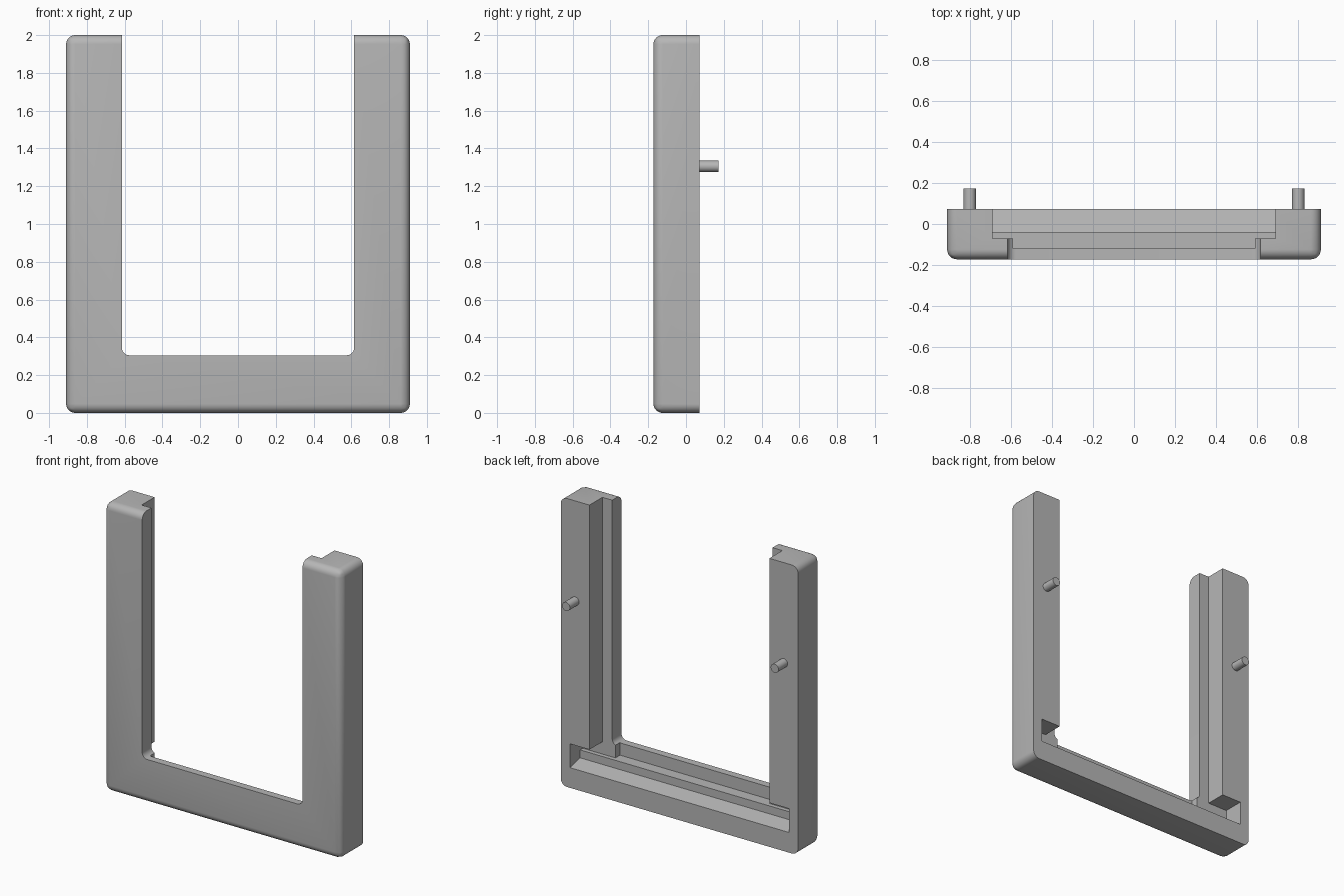
import bpy
import bmesh
from math import radians
from mathutils import Matrix

FRONT, BACK = -0.172, 0.072
PEG_END = 0.172

if "Cube" in bpy.data.objects:
    bpy.data.objects.remove(bpy.data.objects["Cube"], do_unlink=True)

grey = bpy.data.materials.new("plain_grey")
grey.use_nodes = True
colour = (0.47, 0.47, 0.47, 1)
grey.diffuse_color = colour
grey.node_tree.nodes["Principled BSDF"].inputs["Base Color"].default_value = colour


def finish(name, bm):
    bmesh.ops.recalc_face_normals(bm, faces=bm.faces)
    mesh = bpy.data.meshes.new(name)
    bm.to_mesh(mesh)
    bm.free()
    mesh.materials.append(grey)
    obj = bpy.data.objects.new(name, mesh)
    bpy.context.collection.objects.link(obj)
    return obj


def prism(name, half_width, profile, radius=0, rounded=None):
    """Extrude a (y, z) profile along x, rounding the edges chosen by a rule."""
    bm = bmesh.new()
    face = bm.faces.new([bm.verts.new((-half_width, y, z)) for y, z in profile])
    new = bmesh.ops.extrude_face_region(bm, geom=[face])["geom"]
    for v in new:
        if isinstance(v, bmesh.types.BMVert):
            v.co.x = half_width
    if rounded:
        edges = [e for e in bm.edges if rounded(*[v.co for v in e.verts])]
        bmesh.ops.bevel(bm, geom=edges, offset=radius, segments=8,
                        profile=0.5, affect='EDGES')
    return finish(name, bm)


def block(name, half_width, y0, y1, z0, z1, radius=0, rounded=None):
    return prism(name, half_width, [(y0, z0), (y1, z0), (y1, z1), (y0, z1)],
                 radius, rounded)


def select_only(obj):
    bpy.ops.object.select_all(action='DESELECT')
    obj.select_set(True)
    bpy.context.view_layer.objects.active = obj


def cut(target, cutter):
    cutter.hide_render = True
    mod = target.modifiers.new("cut", 'BOOLEAN')
    mod.operation = 'DIFFERENCE'
    mod.solver = 'EXACT'
    mod.object = cutter
    select_only(target)
    bpy.ops.object.modifier_apply(modifier=mod.name)
    bpy.data.objects.remove(cutter, do_unlink=True)


# Frame body: every edge rounded except those around the flat back
frame = block("frame", 0.91, FRONT, BACK, 0, 2, 0.048,
              lambda a, b: min(a.y, b.y) < BACK - 0.01)

# Front opening with rounded lower corners
cut(frame, block("opening_cutter", 0.615, -1, -0.06, 0.305, 3, 0.04,
                 lambda a, b: abs(a.y - b.y) > 0.1 and max(a.z, b.z) < 1))

# Wide rebate behind the front lip, and the groove at its foot
cut(frame, block("rebate_cutter", 0.69, -0.07, 1, 0.22, 3))
cut(frame, block("groove_cutter", 0.59, -0.12, -0.06, 0.22, 3))

# Stepped slot across the back of the lower rail, running under both arms
cut(frame, prism("slot_cutter", 0.84,
                 [(-0.04, 0.165), (0.2, 0.111), (0.2, 0.305),
                  (-0.07, 0.305), (-0.07, 0.22), (-0.04, 0.22)]))

# Mounting pegs on the back of the arms
parts = [frame]
for side, x in (("left", 0.8), ("right", -0.8)):
    bm = bmesh.new()
    start = BACK - 0.01
    place = (Matrix.Translation((x, (start + PEG_END) / 2, 1.305))
             @ Matrix.Rotation(radians(90), 4, 'X'))
    bmesh.ops.create_cone(bm, cap_ends=True, segments=32, radius1=0.03,
                          radius2=0.03, depth=PEG_END - start, matrix=place)
    parts.append(finish(side + "_peg", bm))

for obj in parts:
    select_only(obj)
    bpy.ops.object.shade_smooth_by_angle(angle=radians(30))
